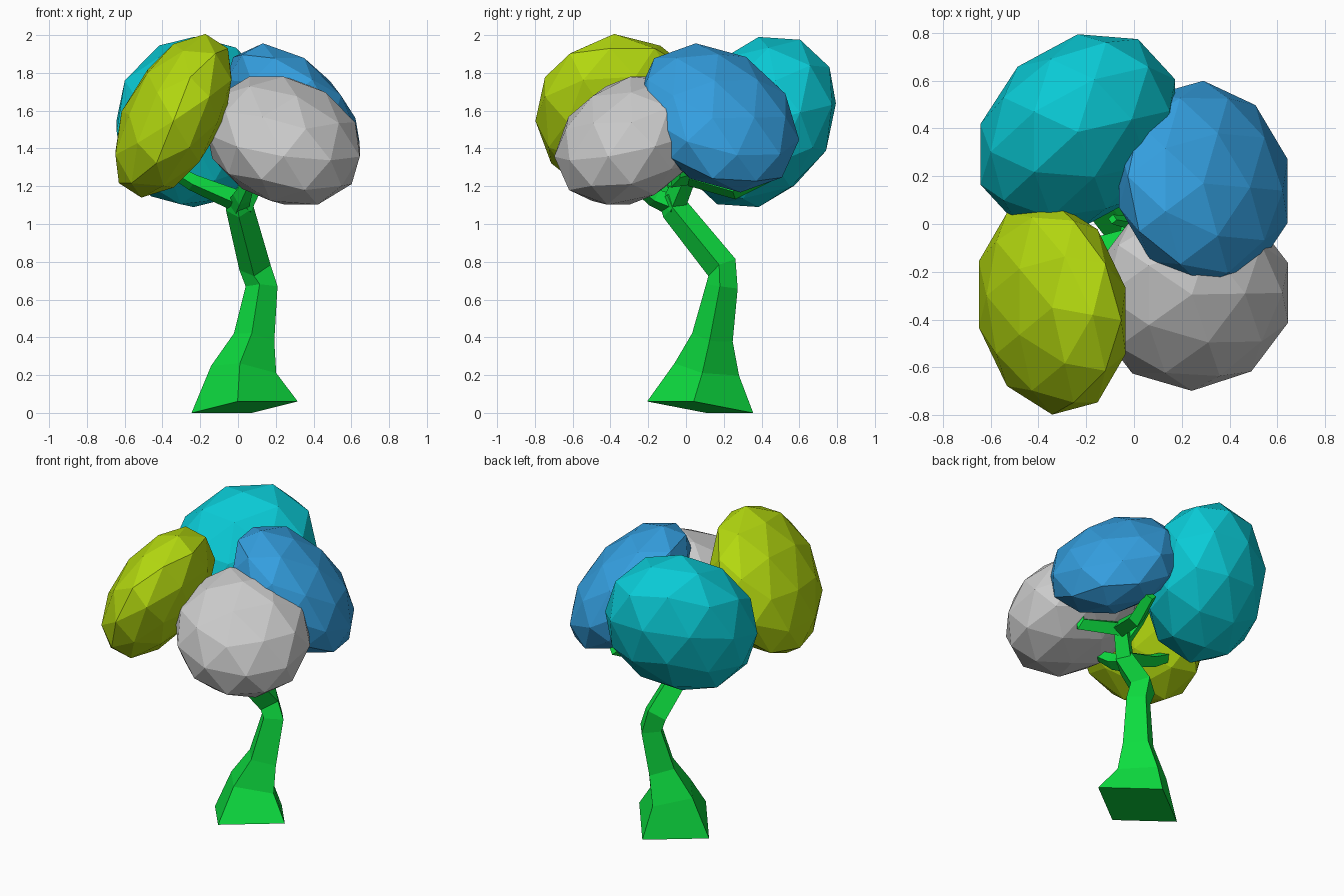
import bpy, bmesh, math
from mathutils import Vector, Matrix

if "Cube" in bpy.data.objects:
    bpy.data.objects.remove(bpy.data.objects["Cube"])


def material(name, rgb):
    m = bpy.data.materials.new(name)
    m.diffuse_color = (*rgb, 1)
    m.use_nodes = True
    m.node_tree.nodes["Principled BSDF"].inputs["Base Color"].default_value = m.diffuse_color
    return m


def finish(name, bm, mat):
    bmesh.ops.recalc_face_normals(bm, faces=bm.faces)
    me = bpy.data.meshes.new(name)
    bm.to_mesh(me)
    bm.free()
    ob = bpy.data.objects.new(name, me)
    bpy.context.collection.objects.link(ob)
    if mat:
        me.materials.append(mat)
    return ob


def limb(name, path, mat, start=None):
    """Four-sided tapered tube along (x, y, z, radius) points."""
    bm = bmesh.new()
    pts = [Vector(p[:3]) for p in path]
    rings = []
    for i, p in enumerate(pts):
        t = pts[min(i + 1, len(pts) - 1)] - pts[max(i - 1, 0)]
        if i == 0 and start:
            t = Vector(start)
        q = Vector((0, 0, 1)).rotation_difference(t.normalized())
        ring = []
        for k in range(4):
            a = k * math.pi / 2 - 0.127
            ring.append(bm.verts.new(p + q @ Vector((math.cos(a), math.sin(a), 0)) * path[i][3]))
        rings.append(ring)
    for r, s in zip(rings, rings[1:]):
        for k in range(4):
            n = (k + 1) % 4
            bm.faces.new((r[k], r[n], s[n], s[k]))
    bm.faces.new(rings[0][::-1])
    bm.faces.new(rings[-1])
    return finish(name, bm, mat)


def foliage(name, centre, half, xy, xz, yz, mat):
    """Faceted tilted ellipsoid: half extents plus how the axes lean together."""
    hx, hy, hz = half
    a = hx
    b, c = xy / a, xz / a
    d = math.sqrt(hy * hy - b * b)
    e = (yz - b * c) / d
    f = math.sqrt(hz * hz - c * c - e * e)
    shape = Matrix(((a, 0, 0), (b, d, 0), (c, e, f))) * 1.025
    bm = bmesh.new()
    bmesh.ops.create_icosphere(bm, subdivisions=2, radius=1)
    for v in bm.verts:
        v.co = shape @ v.co + Vector(centre)
    return finish(name, bm, mat)


green = material("bark_green", (0.004, 0.72, 0.05))
olive = material("leaf_olive", (0.46, 0.7, 0.005))
blue = material("leaf_blue", (0.035, 0.35, 0.75))
cyan = material("leaf_cyan", (0.003, 0.6, 0.68))

# Trunk with flared foot and bend
limb("trunk", [(.035, .075, .03, .285), (.03, .11, .23, .175), (.085, .14, .40, .11),
               (.125, .19, .67, .085), (.09, .19, .77, .085), (.01, -.06, 1.08, .075),
               (0, -.09, 1.15, .06)], green, start=(-.094, .121, 1))

# Branches
limb("branch_left", [(0, -.07, 1.12, .06), (-.24, -.12, 1.22, .045), (-.44, -.13, 1.34, .03)], green)
limb("branch_front", [(0, -.07, 1.10, .06), (.02, -.17, 1.14, .05), (.06, -.28, 1.22, .03)], green)
limb("branch_fork", [(.01, -.07, 1.09, .065), (.11, .01, 1.28, .055)], green)
limb("branch_back", [(.11, .0, 1.26, .055), (.20, .26, 1.18, .05), (.23, .43, 1.26, .04)], green)
limb("branch_right", [(.11, .0, 1.26, .055), (.36, -.08, 1.24, .05), (.38, -.06, 1.36, .035)], green)
limb("branch_upper", [(.05, -.03, 1.20, .035), (-.04, .01, 1.36, .025), (-.09, .02, 1.46, .02)], green)

# Leaf clumps
foliage("leaves_front_left", (-.342, -.35, 1.573), (.315, .44, .424), -.018, .064, 0, olive)
foliage("leaves_back_left", (-.235, .385, 1.54), (.418, .41, .45), .04, .008, .04, cyan)
foliage("leaves_back_right", (.29, .17, 1.562), (.362, .42, .385), -.012, -.06, -.042, blue)
foliage("leaves_front_right", (.242, -.295, 1.442), (.413, .393, .345), .003, -.025, .032, None)
